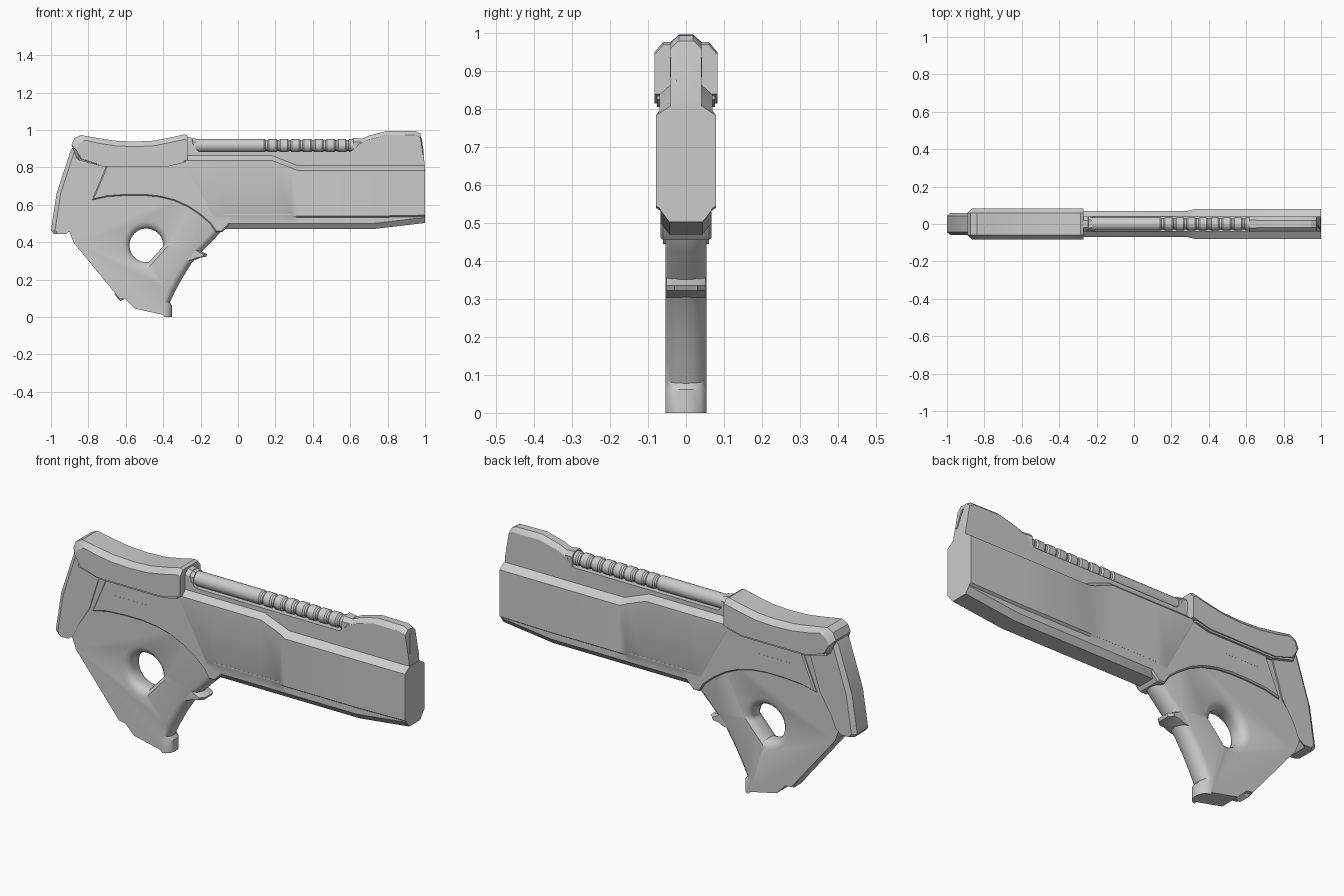
import bpy, bmesh, math
from mathutils import Vector

if "Cube" in bpy.data.objects:
    bpy.data.objects.remove(bpy.data.objects["Cube"])


def skin(name, rings):
    """Skin a closed solid through equally sized rings and cap both ends."""
    bm = bmesh.new()
    vs = [[bm.verts.new(p) for p in r] for r in rings]
    n = len(vs[0])
    for a, b in zip(vs, vs[1:]):
        for i in range(n):
            j = (i + 1) % n
            bm.faces.new((a[i], a[j], b[j], b[i]))
    bm.faces.new(vs[0])
    bm.faces.new(vs[-1][::-1])
    bmesh.ops.recalc_face_normals(bm, faces=bm.faces)
    me = bpy.data.meshes.new(name)
    bm.to_mesh(me)
    bm.free()
    ob = bpy.data.objects.new(name, me)
    bpy.context.collection.objects.link(ob)
    return ob


def slab(name, layers):
    """Side profiles (x, z) at half widths y, outermost first, mirrored in y."""
    left = [[(x, -y, z) for x, z in p] for y, p in layers]
    right = [[(x, y, z) for x, z in p] for y, p in reversed(layers)]
    return skin(name, left + right)


def shrink(pts, d):
    """Offset a profile inwards by d."""
    n = len(pts)
    P = [Vector(p) for p in pts]
    area = sum(P[i - 1].x * P[i].y - P[i].x * P[i - 1].y for i in range(n))
    s = 1 if area > 0 else -1
    out = []
    for i in range(n):
        e1 = (P[i] - P[i - 1]).normalized()
        e2 = (P[(i + 1) % n] - P[i]).normalized()
        n1, n2 = Vector((-e1.y, e1.x)) * s, Vector((-e2.y, e2.x)) * s
        m = (n1 + n2) / max(0.5, 1 + n1.dot(n2))
        out.append(tuple(P[i] + m * d))
    return out


# Grip: flat cheeks with a rounded front strap
front = [(-.06, .52), (-.075, .475), (-.12, .425), (-.19, .355), (-.25, .285),
         (-.30, .205), (-.335, .14), (-.365, .078), (-.352, .062), (-.352, .0)]
rest = [(-.40, .012), (-.55, .045), (-.60, .095), (-.635, .10), (-.88, .40),
        (-.91, .48), (-.89, .84), (-.30, .84), (-.20, .70)]


def grip_side(d):
    return [(x - d, z + d * .2 * (0 < i < 8)) for i, (x, z) in enumerate(front)] + rest


grip = slab("grip", [(.054, grip_side(.04)), (.049, grip_side(.024)),
                     (.036, grip_side(.009)), (.018, grip_side(.002)), (.006, grip_side(0))])


# Thumb hole: flared circle with one flat side
def hole(r, d, n=48):
    nrm, pts = Vector((.74, -.67)), []
    for i in range(n):
        a = 2 * math.pi * i / n
        p = Vector((r * math.cos(a), r * math.sin(a)))
        p -= nrm * max(0, p.dot(nrm) - d)
        pts.append((p.x - .49, p.y + .383))
    return pts


cutter = slab("hole_cutter", [(.08, hole(.131, .09)), (.054, hole(.128, .088)),
                              (.047, hole(.108, .08)), (.036, hole(.096, .074)),
                              (.02, hole(.09, .07))])
cutter.hide_render = True
mod = grip.modifiers.new("hole", 'BOOLEAN')
mod.operation, mod.solver, mod.object = 'DIFFERENCE', 'EXACT', cutter
bpy.context.view_layer.objects.active = grip
bpy.ops.object.modifier_apply(modifier=mod.name)
bpy.data.objects.remove(cutter)

# Back plate along the grip's sloping rear edge
plate = [(-.875, .425), (-.885, .41), (-.85, .362), (-.84, .365), (-.66, .135),
         (-.655, .115), (-.63, .085), (-.60, .10), (-.62, .16), (-.82, .42)]
slab("grip_back_plate", [(.034, shrink(plate, .004)), (.028, plate)])

# Trigger spur
spur = [(-.27, .35), (-.205, .358), (-.185, .345), (-.163, .336), (-.17, .322),
        (-.20, .318), (-.23, .305), (-.28, .30)]
slab("trigger", [(.052, [(x - .02, z) for x, z in spur]), (.03, spur)])

# Frame over the grip, with arched lower edge
frame = [(-.69, .84), (-.78, .625), (-.70, .643), (-.60, .65), (-.50, .65), (-.42, .642),
         (-.34, .622), (-.27, .59), (-.20, .543), (-.15, .50), (-.12, .455), (-.085, .455),
         (-.05, .49), (.0, .60), (.0, .83)]
slab("frame", [(.067, shrink(frame, .006)), (.060, frame)])

# Barrel housing: cross-sections along x (x, side width, bottom z, shoulder z)
stations = [(-.28, .068, .80, .838), (-.13, .070, .49, .838), (-.07, .070, .47, .838),
            (.18, .070, .47, .838), (.285, .070, .47, .797), (.32, .079, .47, .783),
            (.72, .079, .47, .783), (1.0, .079, .503, .783)]
rings = []
for x, w, zb, zc in stations:
    zs = min(zb + .03, .81)
    z1 = max(.532, zs + .004)
    half = [(.044, zb), (.067, zs), (.067, z1), (w, z1 + .008), (w, zc), (.041, zc + .026)]
    rings.append([(x, y, z) for y, z in half] + [(x, -y, z) for y, z in half[::-1]])
skin("barrel_housing", rings)

# Upper slide with rod recess and raised front sight
slide = [(-.29, .83), (-.29, .965), (-.245, .958), (-.235, .91), (-.21, .885), (.60, .885),
         (.63, .905), (.645, .945), (.70, .970), (.80, .996), (.95, .994), (.975, .98),
         (.997, .83), (.997, .785), (.31, .785), (.18, .835)]
side = [(x, z - (.022 if z > .92 else 0)) for x, z in slide]
slab("upper_slide", [(.041, side), (.038, [(x, z - (.017 if z > .92 else 0)) for x, z in slide]),
                     (.019, slide)])

# Ribbed rod lying in the recess
prof = [(-.245, .036), (.11, .036)]
for i in range(8):
    x = .14 + i * .062
    prof += [(x, .036), (x + .008, .030), (x + .018, .030), (x + .026, .036)]
prof.append((.645, .036))
skin("ribbed_rod", [[(x, r * math.cos(a * math.pi / 10), .917 + r * math.sin(a * math.pi / 10))
                     for a in range(20)] for x, r in prof])

# Collars at both ends of the rod
for name, x0, x1 in (("rear_collar", -.275, -.225), ("front_collar", .615, .66)):
    skin(name, [[(x, y * k, .915 + z * k) for y, z in
                 [(-.042, -.03), (-.042, .022), (-.022, .043), (.022, .043),
                  (.042, .022), (.042, -.03)]] for x, k in ((x0, 1), (x1, .9))])

# Slanted slit on the sight's front face
skin("sight_slit", [[(x + dx, y, z) for y, z, dx in
                     [(-.027, .865, .016), (-.022, .868, .016), (.003, .957, .003),
                      (-.008, .957, .003)]] for x in (.96, .979)])

# Rear hood with bevelled top edges
hood = [(-.86, .845), (-.89, .92), (-.875, .955), (-.84, .973), (-.75, .957), (-.66, .943),
        (-.55, .938), (-.45, .943), (-.36, .960), (-.285, .977), (-.27, .97), (-.27, .84),
        (-.37, .815), (-.74, .815)]
low = [(x + (.025 if x < -.8 else 0), z - (.027 if z > .9 else 0)) for x, z in hood]
slab("rear_hood", [(.083, low), (.06, hood)])

# Hood's lower rim
rim = [(-.85, .838), (-.73, .806), (-.37, .806), (-.29, .825), (-.29, .86), (-.85, .87)]
slab("hood_rim", [(.077, rim)])

# Tail block at the back
tail = [(-.87, .93), (-.895, .89), (-.97, .66), (-1.0, .465), (-.985, .445), (-.94, .445),
        (-.91, .47), (-.885, .53), (-.80, .63), (-.74, .82)]
slab("tail_block", [(.060, [(x + (.022 if x < -.88 else 0), z) for x, z in tail]), (.044, tail)])

# Thin raised seam strips on both cheeks
for s, tag in ((-1, "front"), (1, "rear")):
    for k, (x0, x1, z) in enumerate([(-.66, -.45, .735), (-.08, .28, .545)]):
        y0 = .0675 if k == 0 else .0705
        skin(f"seam_{tag}_{k}", [[(x, s * y, zz) for y, zz in
                                  [(.06, z), (y0, z), (y0, z + .005), (.06, z + .005)]]
                                 for x in (x0, x1)])

# Smooth curved areas, keep hard edges
bpy.ops.object.select_all(action='DESELECT')
for ob in bpy.context.scene.objects:
    ob.select_set(True)
    bpy.context.view_layer.objects.active = ob
bpy.ops.object.shade_smooth_by_angle(angle=math.radians(28))
